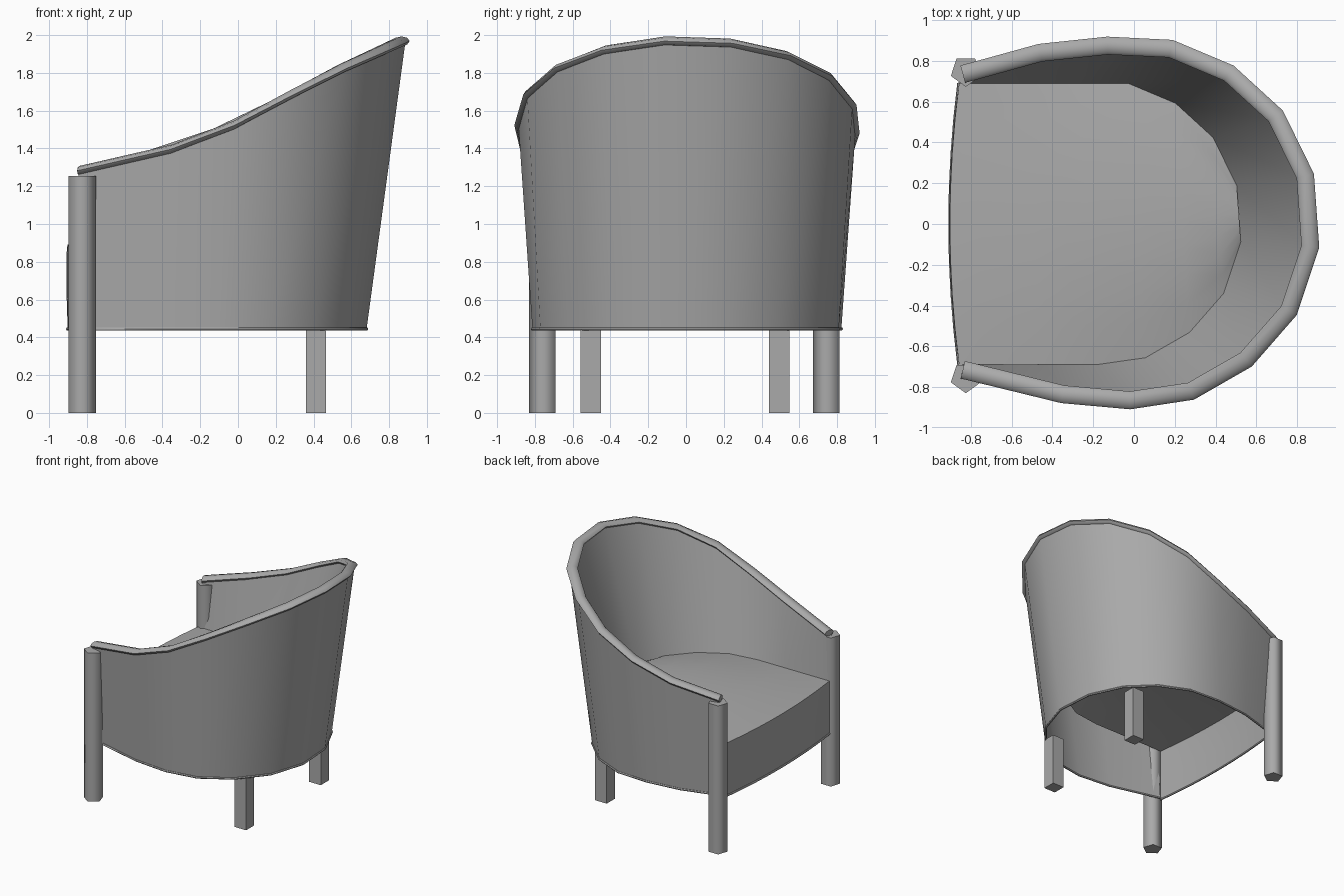
import bpy, bmesh, math
from mathutils import Vector

cube = bpy.data.objects.get("Cube")
if cube:
    bpy.data.objects.remove(cube, do_unlink=True)

grey = bpy.data.materials.new("plain_grey")
grey.use_nodes = True
tone = (0.4, 0.4, 0.4, 1)
grey.diffuse_color = tone
grey.node_tree.nodes["Principled BSDF"].inputs["Base Color"].default_value = tone


def finish(name, bm, angle=40, recalc=False):
    """Turn a bmesh into a shaded, coloured object."""
    if recalc:
        bmesh.ops.recalc_face_normals(bm, faces=bm.faces)
    mesh = bpy.data.meshes.new(name)
    bm.to_mesh(mesh)
    bm.free()
    mesh.materials.append(grey)
    obj = bpy.data.objects.new(name, mesh)
    bpy.context.collection.objects.link(obj)
    bpy.ops.object.select_all(action='DESELECT')
    obj.select_set(True)
    bpy.context.view_layer.objects.active = obj
    bpy.ops.object.shade_smooth_by_angle(angle=math.radians(angle))
    return obj


def skin(name, rows):
    """Open surface through rows of equal length."""
    bm = bmesh.new()
    grid = [[bm.verts.new(p) for p in row] for row in rows]
    for a, b in zip(grid, grid[1:]):
        for j in range(len(a) - 1):
            bm.faces.new((a[j], a[j + 1], b[j + 1], b[j]))
    return finish(name, bm)


def sideways(path, i, closed):
    """Horizontal outward direction of a path that runs clockwise."""
    n = len(path)
    a = path[(i - 1) % n] if closed else path[max(i - 1, 0)]
    b = path[(i + 1) % n] if closed else path[min(i + 1, n - 1)]
    d = b - a
    return Vector((-d.y, d.x, 0)).normalized()


def sweep(name, path, wide, high, sides=8, closed=False):
    """Oval tube along a path."""
    bm = bmesh.new()
    rings = []
    for i, p in enumerate(path):
        out = sideways(path, i, closed)
        ring = []
        for k in range(sides):
            t = math.tau * k / sides
            ring.append(bm.verts.new(p + out * wide * math.cos(t)
                                     + Vector((0, 0, high * math.sin(t)))))
        rings.append(ring)
    pairs = list(zip(rings, rings[1:]))
    if closed:
        pairs.append((rings[-1], rings[0]))
    else:
        bm.faces.new(rings[0])
        bm.faces.new(rings[-1])
    for a, b in pairs:
        for k in range(sides):
            m = (k + 1) % sides
            bm.faces.new((a[k], a[m], b[m], b[k]))
    return finish(name, bm, 50, True)


def prism(name, sides, radius, turn, x, y, top):
    """Upright post standing on the ground."""
    bm = bmesh.new()
    corners = []
    for k in range(sides):
        t = math.radians(turn) + math.tau * k / sides
        corners.append((x + radius * math.cos(t), y + radius * math.sin(t)))
    low = [bm.verts.new((a, b, 0)) for a, b in corners]
    up = [bm.verts.new((a, b, top)) for a, b in corners]
    bm.faces.new(low)
    bm.faces.new(up)
    for k in range(sides):
        m = (k + 1) % sides
        bm.faces.new((low[k], low[m], up[m], up[k]))
    return finish(name, bm, 75 if sides == 5 else 30, True)


# Rail path: plan points, with the height following a sloping curve
PLAN = [(-.84, .735), (-.46, .84), (-.13, .875), (.18, .86), (.465, .74),
        (.695, .53), (.84, .235), (.865, -.11), (.76, -.425), (.55, -.665),
        (.28, -.82), (-.02, -.865), (-.35, -.835), (-.84, -.715)]
SLOPE = [(-.85, 1.28), (-.35, 1.395), (0, 1.53), (.28, 1.685),
         (.55, 1.825), (.76, 1.92), (.88, 1.975)]
BASE, SEAT, FRONT = .445, .89, -.84


def rail_height(x):
    for (x0, z0), (x1, z1) in zip(SLOPE, SLOPE[1:]):
        if x <= x1:
            return z0 + (z1 - z0) * (x - x0) / (x1 - x0)


rail = [Vector((x, y, rail_height(x))) for x, y in PLAN]
outs = [sideways(rail, i, False) for i in range(len(rail))]
sweep("top_rail", rail, .044, .025)

# Outer and inner shells of the curved back
base = [Vector((FRONT + (x - FRONT) * .892, y * .94, BASE)) for x, y in PLAN]
seat_edge = []
for x, y in PLAN:
    side = math.copysign(.69, y) if x < .1 else y * .8
    seat_edge.append(Vector((FRONT + (x - FRONT) * .8, side, SEAT)))
skin("outer_shell", [[p + o * .022 for p, o in zip(rail, outs)], base])
skin("inner_shell", [seat_edge, [p - o * .03 for p, o in zip(rail, outs)]])


# Bowed front panel
def bowed_row(z, bow):
    row = []
    for k in range(9):
        t = 1 - k / 4
        row.append(Vector((-.858 - bow * (1 - t * t), .69 * t, z)))
    return row


front_low, front_top = bowed_row(BASE, .044), bowed_row(SEAT, .045)
skin("front_panel", [front_low, bowed_row(.64, .05), bowed_row(.84, .05), front_top])

# Domed seat, lofted across from side to side
rows = [front_top]
half = len(PLAN) // 2
for i in range(1, half):
    a, b = seat_edge[i], seat_edge[-1 - i]
    rise = .055 * math.sin(math.pi * i / half) ** .5
    row = []
    for k in range(9):
        t = k / 4 - 1
        row.append(a.lerp(b, k / 8) + Vector((0, 0, rise * (1 - t * t))))
    rows.append(row)
skin("seat", rows)

# Thin trim around the lower edge
trim_path = [p.copy() for p in base] + [p.copy() for p in reversed(front_low)]
sweep("lower_trim", trim_path, .009, .009, 6, True)

# Front posts and square back legs
for side, y, leg_y in (("left", .75, .493), ("right", -.753, -.505)):
    prism("front_post_" + side, 5, .077, -90, -.825, y, 1.255)
    prism("back_leg_" + side, 4, .0765, 45, .413, leg_y, BASE)
